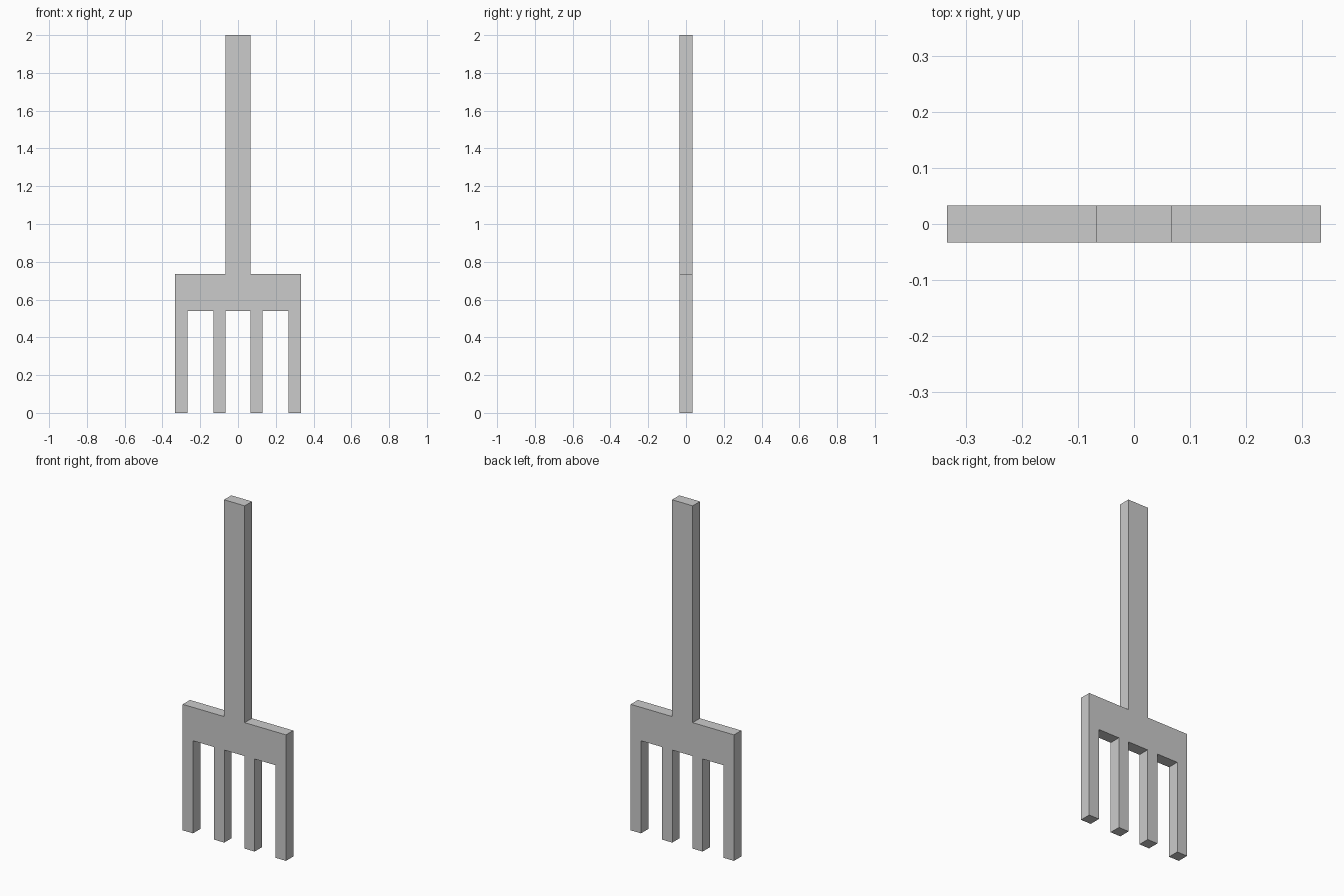
import bpy
import bmesh

if "Cube" in bpy.data.objects:
    bpy.data.objects.remove(bpy.data.objects["Cube"])

DEPTH = 0.0667           # thickness along y
HALF_W = 0.3333          # half width of the head
HANDLE = 0.0667          # half width of the handle
TINE_TOP, HEAD_TOP, TOP = 0.54, 0.735, 2.0
OUTER, INNER = (0.267, HALF_W), (0.065, 0.131)   # tine x ranges

# Right half of the outline, from the middle of the head up to the handle top
right = [(INNER[0], TINE_TOP)]
for a, b in (INNER, OUTER):
    if a != INNER[0]:
        right.append((a, TINE_TOP))
    right += [(a, 0), (b, 0)]
    if b != HALF_W:
        right.append((b, TINE_TOP))
right += [(HALF_W, HEAD_TOP), (HANDLE, HEAD_TOP), (HANDLE, TOP)]

# Mirror to close the outline
outline = right + [(-x, z) for x, z in reversed(right)]

# Extrude the outline into a flat fork
bm = bmesh.new()
face = bm.faces.new([bm.verts.new((x, -DEPTH / 2, z)) for x, z in outline])
result = bmesh.ops.extrude_face_region(bm, geom=[face], use_keep_orig=True)
moved = [g for g in result["geom"] if isinstance(g, bmesh.types.BMVert)]
bmesh.ops.translate(bm, verts=moved, vec=(0, DEPTH, 0))
bmesh.ops.recalc_face_normals(bm, faces=bm.faces)

mesh = bpy.data.meshes.new("fork")
bm.to_mesh(mesh)
bm.free()
fork = bpy.data.objects.new("fork", mesh)
bpy.context.collection.objects.link(fork)
